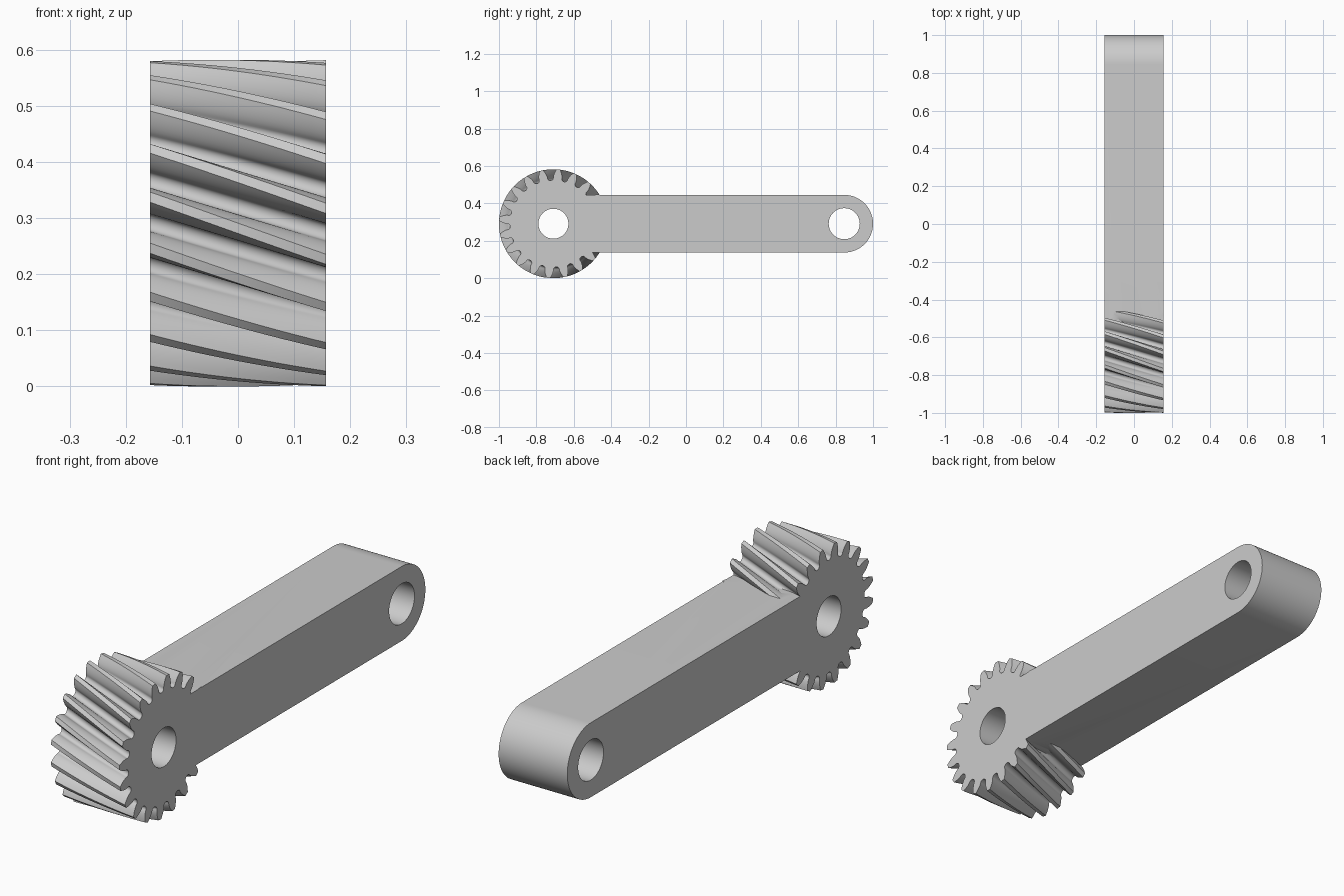
import bpy, bmesh, math

if "Cube" in bpy.data.objects:
    bpy.data.objects.remove(bpy.data.objects["Cube"], do_unlink=True)

HALF_W = 0.157                     # half thickness of the whole lever
CZ = 0.291                         # height of both axes
GEAR_Y, GEAR_R, TEETH = -0.709, 0.291, 20
ARM_Y, ARM_R = 0.846, 0.154
TWIST = math.radians(22)           # turn of the teeth across the width
PHASE = math.radians(-1.8)         # tooth angle at mid width

grey = bpy.data.materials.new("plain grey")
grey.use_nodes = True
colour = (0.6, 0.6, 0.6, 1)
grey.diffuse_color = colour
grey.node_tree.nodes["Principled BSDF"].inputs["Base Color"].default_value = colour


def loft(name, rings):
    """Solid from matching loops of points, capped at both ends."""
    bm = bmesh.new()
    loops = [[bm.verts.new(p) for p in ring] for ring in rings]
    n = len(loops[0])
    for a, b in zip(loops, loops[1:]):
        for i in range(n):
            j = (i + 1) % n
            bm.faces.new((a[i], a[j], b[j], b[i]))
    bm.faces.new(loops[0])
    bm.faces.new(loops[-1])
    bmesh.ops.recalc_face_normals(bm, faces=bm.faces)
    mesh = bpy.data.meshes.new(name)
    bm.to_mesh(mesh)
    bm.free()
    mesh.materials.append(grey)
    obj = bpy.data.objects.new(name, mesh)
    bpy.context.collection.objects.link(obj)
    return obj


def extrude(name, outline, half):
    return loft(name, [[(x, y, z) for y, z in outline] for x in (-half, half)])


def arc(y, r, start, end, steps):
    return [(y + r * math.cos(a), CZ + r * math.sin(a))
            for a in (start + (end - start) * i / steps for i in range(steps + 1))]


def half_tooth():
    """(angle, radius) pairs from tooth tip down to the valley middle."""
    module = 2 * GEAR_R / (TEETH + 2)
    pitch_r = module * TEETH / 2
    pressure = math.radians(20)
    base_r = pitch_r * math.cos(pressure)
    root_r = pitch_r - 1.25 * module
    inv = lambda a: math.tan(a) - a
    base_half = math.pi / (2 * TEETH) + inv(pressure)
    points = []
    for i in range(7):                       # involute flank
        r = GEAR_R + (base_r - GEAR_R) * i / 6
        points.append((base_half - inv(math.acos(min(1, base_r / r))), r))
    gap, depth = math.pi / TEETH - base_half, 0.013
    for i in range(7):                       # rounded root
        t = math.pi / 2 * i / 6
        points.append((base_half + gap * (1 - math.cos(t)),
                       root_r + depth * (1 - math.sin(t))))
    return points


# Helical gear
half = half_tooth()
tooth = [(-a, r) for a, r in reversed(half)] + half[:-1]
profile = [(a + k * math.tau / TEETH, r) for k in range(TEETH) for a, r in tooth]
rings = []
STEPS = 12
for s in range(STEPS + 1):
    f = s / STEPS - 0.5
    turn = PHASE - TWIST * f
    rings.append([(2 * HALF_W * f, GEAR_Y - r * math.cos(a + turn),
                   CZ + r * math.sin(a + turn)) for a, r in profile])
lever = loft("geared_lever", rings)

# Arm with a rounded far end
arm = extrude("arm", arc(ARM_Y, ARM_R, -math.pi / 2, math.pi / 2, 48)
              + [(GEAR_Y, CZ + ARM_R), (GEAR_Y, CZ - ARM_R)], HALF_W)

# Bores through both ends
bores = [extrude("bore_cutter", arc(y, r, 0, math.tau, 64)[:-1], 0.3)
         for y, r in ((GEAR_Y, 0.08), (ARM_Y, 0.083))]

bpy.context.view_layer.objects.active = lever
for tool, operation in [(arm, "UNION")] + [(b, "DIFFERENCE") for b in bores]:
    mod = lever.modifiers.new(operation, "BOOLEAN")
    mod.operation, mod.solver, mod.object = operation, "EXACT", tool
    bpy.ops.object.modifier_apply(modifier=mod.name)
    bpy.data.objects.remove(tool, do_unlink=True)

# Smooth flanks and bores, keep crisp edges
bpy.ops.object.select_all(action="DESELECT")
lever.select_set(True)
bpy.ops.object.shade_smooth_by_angle(angle=math.radians(30))
